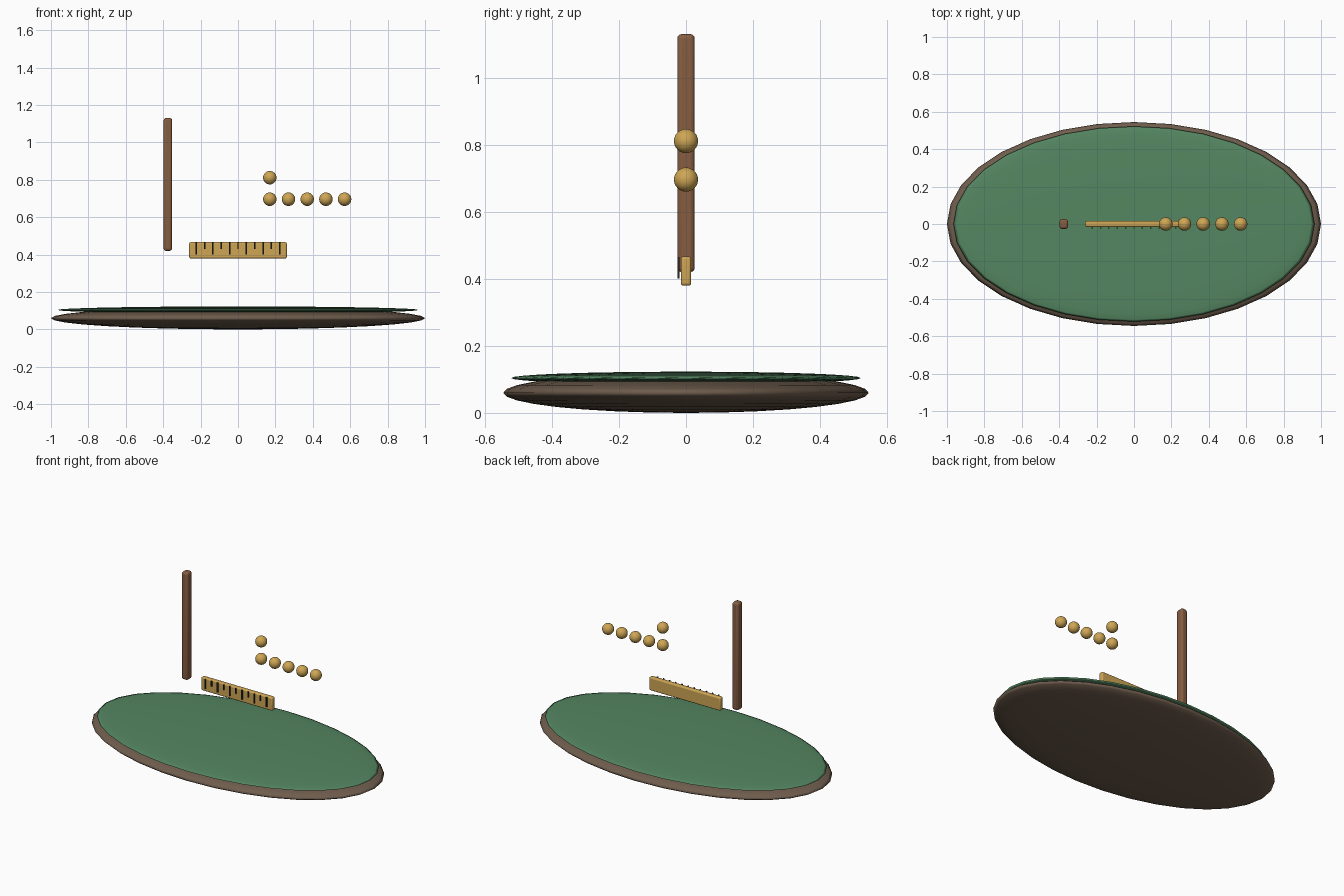
import bpy

if "Cube" in bpy.data.objects:
    bpy.data.objects.remove(bpy.data.objects["Cube"])


def material(name, rgb):
    m = bpy.data.materials.new(name)
    m.diffuse_color = (*rgb, 1)
    m.use_nodes = True
    m.node_tree.nodes["Principled BSDF"].inputs["Base Color"].default_value = m.diffuse_color
    return m


DARK_WOOD = material("dark_wood", (0.16, 0.11, 0.075))
WOOD = material("wood", (0.24, 0.11, 0.055))
FELT = material("green_felt", (0.09, 0.24, 0.12))
BRASS = material("brass", (0.62, 0.38, 0.09))
INK = material("ink", (0.02, 0.02, 0.025))


def finish(obj, name, mat, angle):
    obj.name = name
    obj.data.materials.append(mat)
    bpy.ops.object.shade_smooth_by_angle(angle=angle)
    return obj


def ellipsoid(name, loc, radii, mat, segments=32, rings=16):
    bpy.ops.mesh.primitive_uv_sphere_add(
        segments=segments, ring_count=rings, radius=1, location=loc)
    obj = bpy.context.object
    obj.scale = radii
    bpy.ops.object.transform_apply(location=False, rotation=False, scale=True)
    return finish(obj, name, mat, 3.1)


def box(name, loc, size, mat, bevel=0.0, segments=3):
    bpy.ops.mesh.primitive_cube_add(size=1, location=loc)
    obj = bpy.context.object
    obj.scale = size
    bpy.ops.object.transform_apply(location=False, rotation=False, scale=True)
    if bevel:
        mod = obj.modifiers.new("rounded_edges", 'BEVEL')
        mod.width = bevel
        mod.segments = segments
    return finish(obj, name, mat, 0.6)


# Oval base and its felt top, both flattened spheres
ellipsoid("base", (0, 0, 0.06), (1.0, 0.545, 0.06), DARK_WOOD)
ellipsoid("felt_top", (0, 0, 0.104), (0.965, 0.522, 0.019), FELT)

# Upright post
box("post", (-0.375, 0, 0.775), (0.046, 0.052, 0.71), WOOD, 0.013)

# Ruler with alternating long and short marks
box("ruler", (0, 0, 0.423), (0.522, 0.031, 0.087), BRASS, 0.008)
for i in range(11):
    length = 0.064 if i % 2 == 0 else 0.036
    box(f"ruler_mark_{i + 1}", ((i - 5) * 0.0447, -0.022, 0.465 - length / 2),
        (0.008, 0.006, length), INK)

# Row of beads, with one more above the first
for i in range(5):
    ellipsoid(f"row_bead_{i + 1}", (0.17 + 0.1 * i, 0, 0.696), (0.036,) * 3, BRASS)
ellipsoid("upper_bead", (0.17, 0, 0.811), (0.036,) * 3, BRASS)
